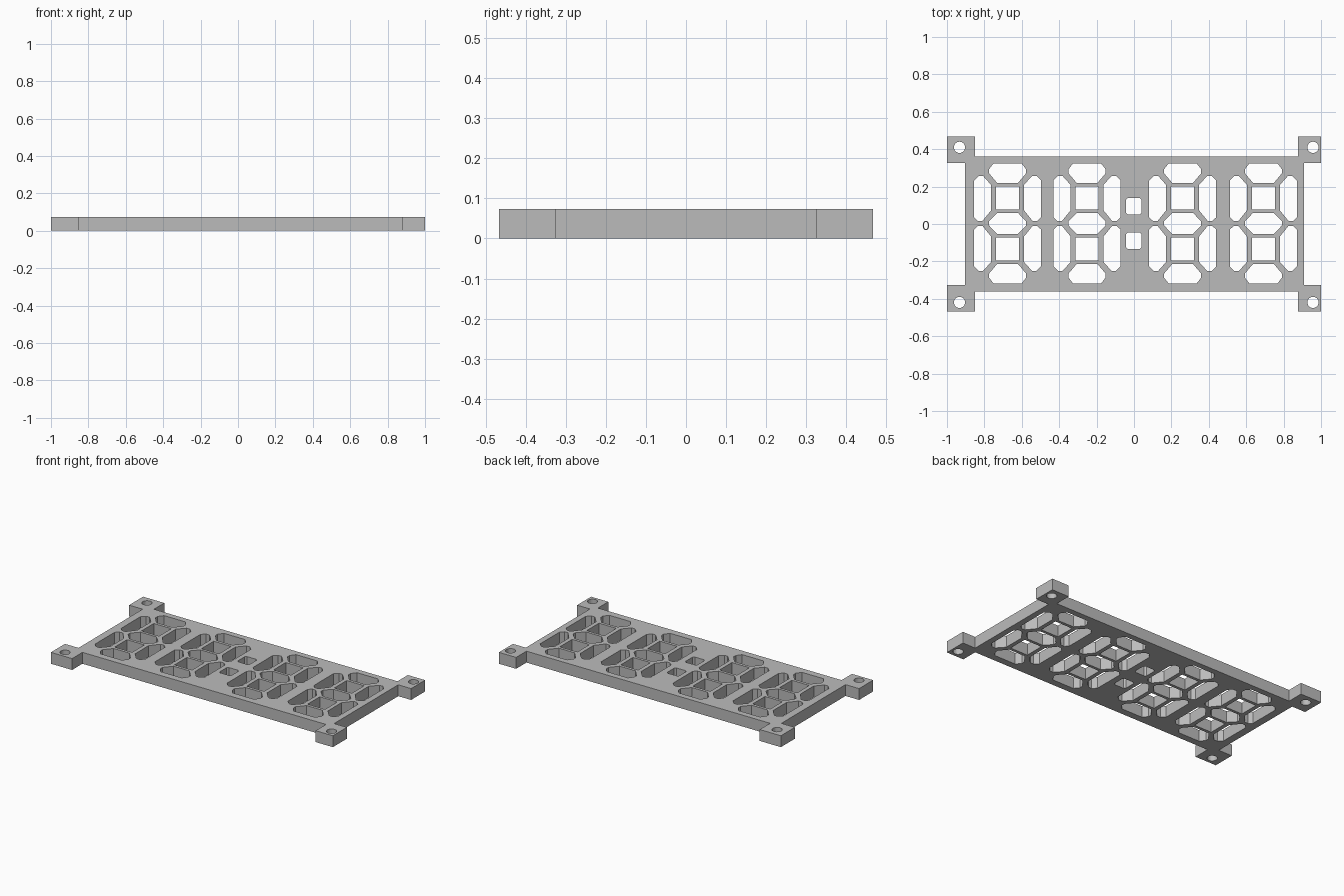
import bpy
from math import cos, sin, tau

cube = bpy.data.objects.get("Cube")
if cube:
    bpy.data.objects.remove(cube, do_unlink=True)

THICK = 0.073
plate = bpy.data.curves.new("display_plate_profile", 'CURVE')
plate.dimensions = '2D'
plate.fill_mode = 'BOTH'
plate.extrude = THICK / 2


def loop(points):
    """Add one closed straight-edged loop; loops inside the outline become holes."""
    s = plate.splines.new('POLY')
    s.points.add(len(points) - 1)
    for p, (x, y) in zip(s.points, points):
        p.co = (x, y, 0, 1)
    s.use_cyclic_u = True
    s.use_smooth = False


def moved(points, cx, cy, sx=1, sy=1):
    return [(cx + sx * x, cy + sy * y) for x, y in points]


def box(cx, cy, w, h, c=0.0):
    """Rectangular loop by half sizes, with optional chamfered corners."""
    if c == 0:
        loop(moved([(-w, -h), (w, -h), (w, h), (-w, h)], cx, cy))
    else:
        loop(moved([(c - w, -h), (w - c, -h), (w, c - h), (w, h - c),
                    (w - c, h), (c - w, h), (-w, h - c), (-w, c - h)], cx, cy))


# Outline: plate body with a mounting tab at each corner
upper = [(0.909, 0.325), (1, 0.325), (1, 0.467), (0.878, 0.467), (0.878, 0.362),
         (-0.85, 0.362), (-0.85, 0.467), (-1, 0.467), (-1, 0.325), (-0.904, 0.325)]
loop(upper + [(x, -y) for x, y in reversed(upper)])

# Screw holes in the tabs
for x in (-0.933, 0.957):
    for y in (-0.419, 0.41):
        loop([(x + 0.03 * cos(tau * i / 24), y + 0.03 * sin(tau * i / 24))
              for i in range(24)])

# Segment openings, as right half or right upper shapes
end_half = [(0.056, 0.217), (0.099, 0.268), (0.099, 0.29), (0.075, 0.321)]
end_bar = end_half + [(-x, y) for x, y in reversed(end_half)]
side_bar = [(0.179, 0.032), (0.179, 0.23), (0.155, 0.254), (0.131, 0.254),
            (0.088, 0.206), (0.088, 0.07), (0.134, 0.013), (0.158, 0.013)]
middle_half = [(0.056, -0.056), (0.099, -0.011), (0.099, 0.011), (0.056, 0.056)]
middle_bar = middle_half + [(-x, -y) for x, y in middle_half]

# Four digits
MID = 0.003
for cx in (-0.676, -0.251, 0.26, 0.692):
    loop(moved(middle_bar, cx, MID))
    for sy in (1, -1):
        loop(moved(end_bar, cx, MID, 1, sy))
        box(cx, MID + sy * 0.136, 0.062, 0.062)
        for sx in (1, -1):
            loop(moved(side_bar, cx, MID, sx, sy))

# Colon openings
for sy in (1, -1):
    box(-0.001, MID + sy * 0.092, 0.042, 0.044, 0.01)

# Turn the filled profile into a solid mesh
source = bpy.data.objects.new("plate_source", plate)
bpy.context.collection.objects.link(source)
bpy.context.view_layer.update()
deps = bpy.context.evaluated_depsgraph_get()
mesh = bpy.data.meshes.new_from_object(source.evaluated_get(deps))
bpy.data.objects.remove(source, do_unlink=True)
body = bpy.data.objects.new("display_plate", mesh)
body.location.z = THICK / 2
bpy.context.collection.objects.link(body)

# Grey plastic
grey = bpy.data.materials.new("grey plastic")
grey.use_nodes = True
colour = (0.5, 0.5, 0.5, 1)
grey.diffuse_color = colour
grey.node_tree.nodes["Principled BSDF"].inputs["Base Color"].default_value = colour
mesh.materials.clear()
mesh.materials.append(grey)
